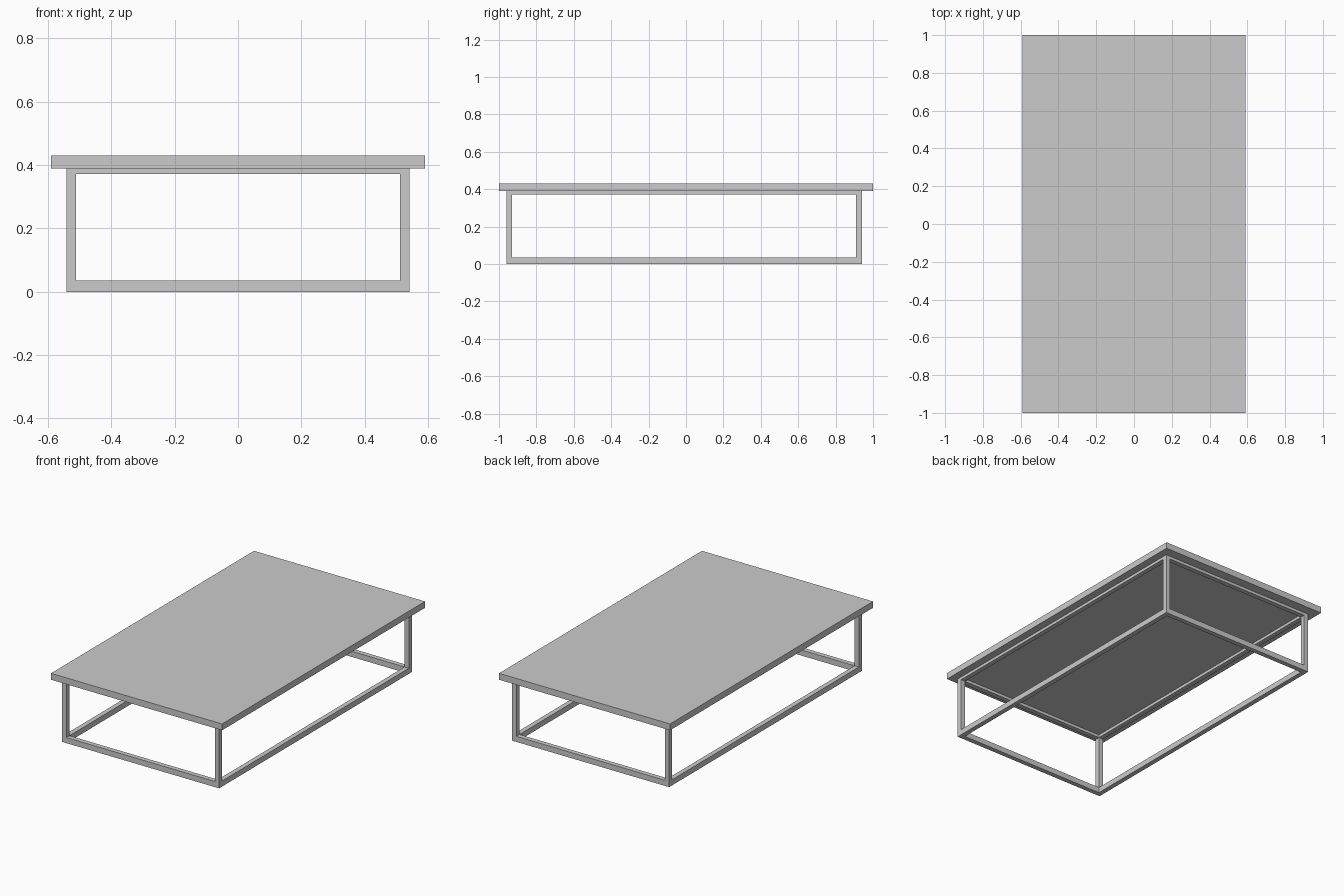
import bpy

if "Cube" in bpy.data.objects:
    bpy.data.objects.remove(bpy.data.objects["Cube"])


def box(name, x0, x1, y0, y1, z0, z1):
    bpy.ops.mesh.primitive_cube_add(size=1, location=((x0 + x1) / 2, (y0 + y1) / 2, (z0 + z1) / 2))
    ob = bpy.context.object
    ob.name = name
    ob.scale = (x1 - x0, y1 - y0, z1 - z0)
    bpy.ops.object.transform_apply(location=False, rotation=False, scale=True)
    return ob


# Frame extents and bar thickness
X = 0.542
Y0, Y1 = -0.96, 0.94
T = 0.03
TOP = 0.39

# Table top slab
box("table_top", -0.59, 0.59, -1, 1, TOP, 0.43)

# Four corner legs
for sx, xa in (("left", -X), ("right", X - T)):
    for sy, ya in (("front", Y0), ("back", Y1 - T)):
        box(f"{sy}_{sx}_leg", xa, xa + T, ya, ya + T, 0, TOP)

# Lower and upper rails between the legs
for level, z0, z1 in (("lower", 0, 0.035), ("upper", 0.372, TOP)):
    for side, xa in (("left", -X), ("right", X - T)):
        box(f"{level}_{side}_rail", xa, xa + T, Y0 + T, Y1 - T, z0, z1)
    for side, ya in (("front", Y0), ("back", Y1 - T)):
        box(f"{level}_{side}_rail", -X + T, X - T, ya, ya + T, z0, z1)
